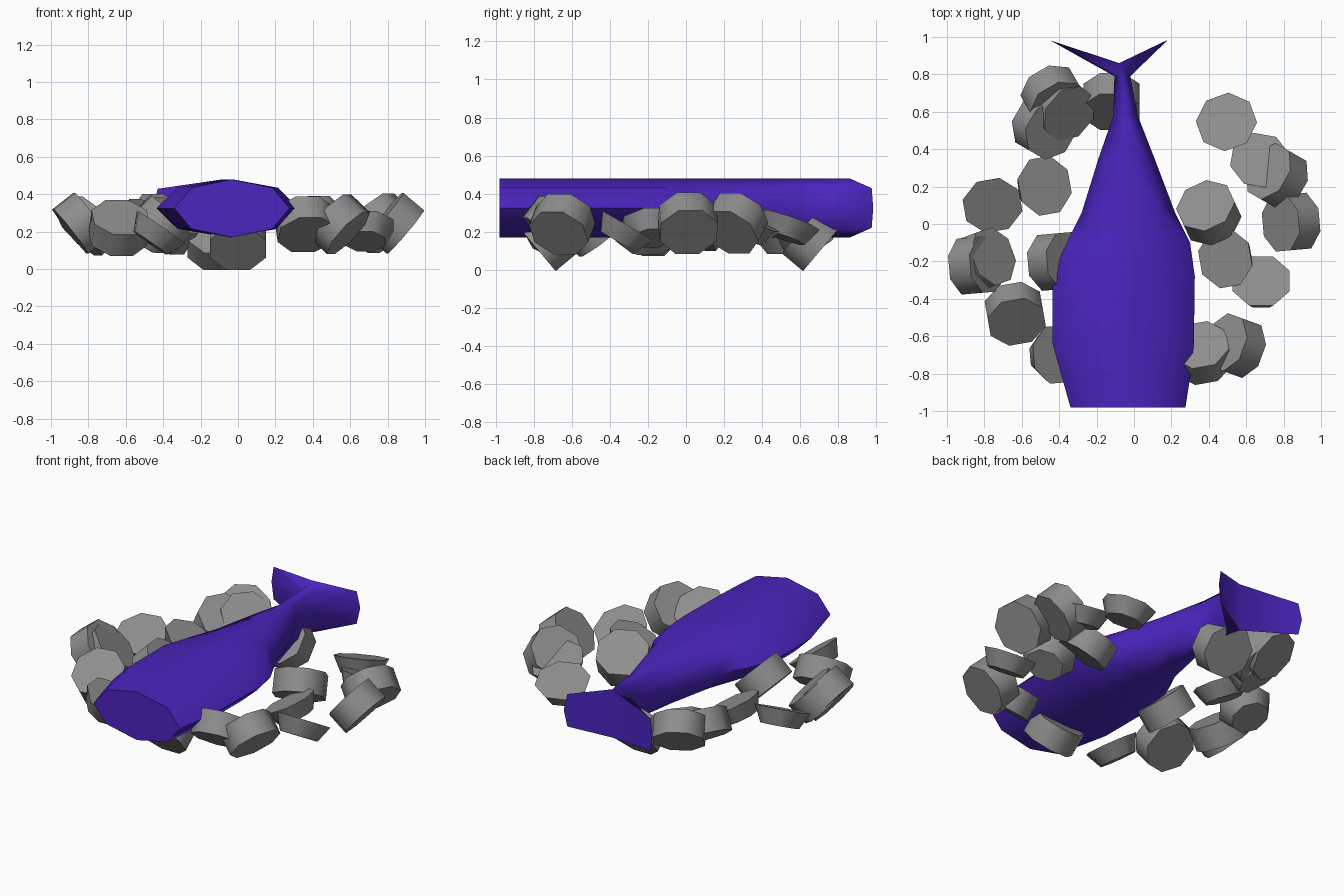
import bpy, bmesh
from math import radians, cos, sin
from mathutils import Vector, Matrix

if "Cube" in bpy.data.objects:
    bpy.data.objects.remove(bpy.data.objects["Cube"])


def finish(bm, name, mat, angle):
    bmesh.ops.recalc_face_normals(bm, faces=bm.faces)
    me = bpy.data.meshes.new(name)
    bm.to_mesh(me)
    bm.free()
    ob = bpy.data.objects.new(name, me)
    bpy.context.collection.objects.link(ob)
    me.materials.append(mat)
    bpy.ops.object.select_all(action='DESELECT')
    ob.select_set(True)
    bpy.context.view_layer.objects.active = ob
    bpy.ops.object.shade_smooth_by_angle(angle=radians(angle))
    return ob


def material(name, color):
    m = bpy.data.materials.new(name)
    m.diffuse_color = (*color, 1)
    m.use_nodes = True
    m.node_tree.nodes["Principled BSDF"].inputs["Base Color"].default_value = m.diffuse_color
    return m


purple = material("purple", (0.07, 0.018, 0.52))
grey = material("stone_grey", (0.27, 0.27, 0.27))

# Fish body: eight-sided rings of constant height (y, left x, right x)
sections = [(-0.98, -0.34, 0.275), (-0.82, -0.385, 0.30), (-0.64, -0.435, 0.32),
            (-0.28, -0.435, 0.325), (-0.10, -0.36, 0.30), (0.06, -0.28, 0.22),
            (0.35, -0.19, 0.11), (0.58, -0.11, 0.02), (0.79, -0.105, -0.02)]
ZC, ZR = 0.325, 0.155
bm = bmesh.new()
rings = []
for y, x0, x1 in sections:
    rings.append([bm.verts.new(((x0 + x1) / 2 + (x1 - x0) / 2 * cos(radians(45 * k)), y,
                                ZC + ZR * sin(radians(45 * k)))) for k in range(8)])

# Forked tail: last ring spreads sideways, middle points stay behind as the notch
tail = []
for k in range(8):
    c, s = cos(radians(45 * k)), sin(radians(45 * k))
    if k in (2, 6):
        p = (-0.08, 0.86, ZC + ZR * s)
    else:
        p = ((0.16 if c > 0 else -0.43), 0.975, ZC + ZR * 0.95 * s)
        if k in (0, 4):
            p = ((0.18 if c > 0 else -0.45), 0.983, ZC)
    tail.append(bm.verts.new(p))
rings.append(tail)
for a, b in zip(rings, rings[1:]):
    for k in range(8):
        j = (k + 1) % 8
        bm.faces.new((a[k], a[j], b[j], b[k]))
bm.faces.new(rings[0])
bm.faces.new([tail[i] for i in (6, 7, 0, 1, 2)])
bm.faces.new([tail[i] for i in (2, 3, 4, 5, 6)])
finish(bm, "fish_body", purple, 64)


def stone(name, x, y, z, lean, tilt, r_low, r_top, depth):
    """Octagonal disc whose upper face leans towards the given compass angle."""
    bm = bmesh.new()
    rot = (Matrix.Rotation(radians(lean), 4, 'Z') @ Matrix.Rotation(radians(tilt), 4, 'Y')
           @ Matrix.Rotation(radians(22.5), 4, 'Z'))
    bmesh.ops.create_cone(bm, cap_ends=True, segments=8, radius1=r_low, radius2=r_top,
                          depth=depth, matrix=Matrix.Translation(Vector((x, y, z))) @ rot)
    finish(bm, name, grey, 50)


# Thick stones (x, y, z, lean direction, lean angle)
thick = [
    (0.765, 0.255, 0.245, 150, 48), (0.84, 0.01, 0.245, 185, 50), (0.40, 0.06, 0.245, 115, 36),
    (0.54, -0.65, 0.24, 160, 48), (0.36, -0.69, 0.24, 100, 38),
    (0.00, -0.725, 0.155, 90, 50), (-0.635, -0.48, 0.22, 280, 38), (-0.84, -0.22, 0.245, 5, 52),
    (-0.80, -0.19, 0.23, 20, 45), (-0.48, 0.52, 0.23, 330, 35), (-0.43, 0.68, 0.245, 300, 45),
    (-0.38, 0.62, 0.23, 320, 40), (-0.12, 0.655, 0.155, 270, 50), (-0.41, -0.20, 0.235, 5, 45)]
for i, s in enumerate(thick):
    stone(f"thick_stone_{i + 1}", *s, 0.162, 0.162, 0.145)

# Shallow stones, tapering underneath
shallow = [
    (0.50, 0.53, 0.215, 110, 20), (0.67, 0.32, 0.22, 80, 25), (0.68, -0.33, 0.19, 90, 30),
    (0.51, -0.18, 0.21, 190, 27), (-0.44, -0.70, 0.18, 5, 35), (-0.76, 0.12, 0.20, 280, 25),
    (-0.50, 0.20, 0.21, 10, 27)]
for i, s in enumerate(shallow):
    stone(f"shallow_stone_{i + 1}", *s, 0.115, 0.165, 0.10)
